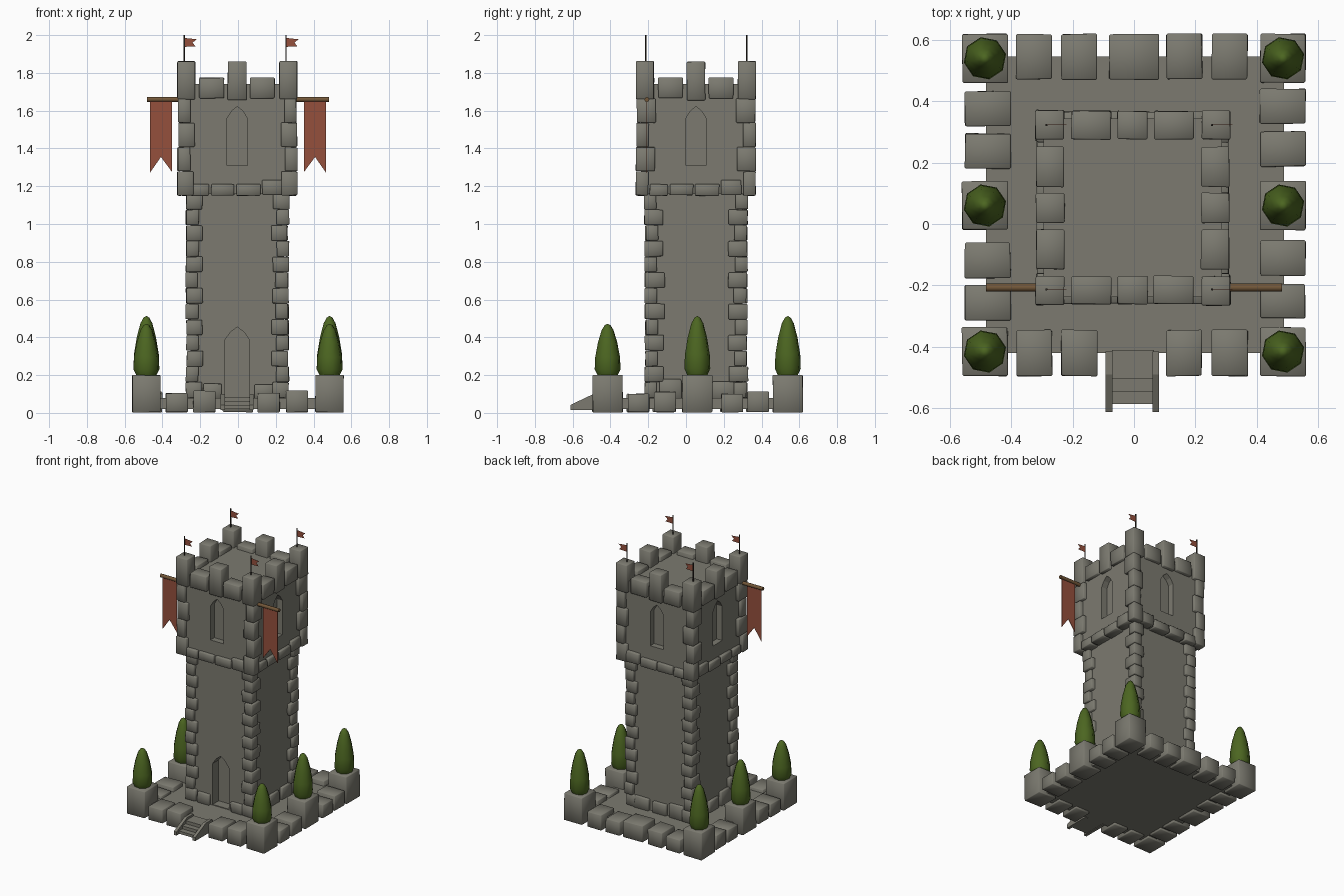
import bpy, bmesh, math, random
from mathutils import Matrix, Vector

random.seed(4)
if "Cube" in bpy.data.objects:
    bpy.data.objects.remove(bpy.data.objects["Cube"])

CX, CY = -0.004, 0.053          # tower axis


def material(name, rgb):
    m = bpy.data.materials.new(name)
    m.use_nodes = True
    m.diffuse_color = (*rgb, 1)
    m.node_tree.nodes["Principled BSDF"].inputs["Base Color"].default_value = (*rgb, 1)
    return m


STONE = material("grey stone", (0.2, 0.195, 0.162))
RED = material("red cloth", (0.30, 0.08, 0.046))
WOOD = material("brown wood", (0.17, 0.095, 0.04))
IRON = material("dark iron", (0.03, 0.024, 0.018))
GREEN = material("leaf green", (0.072, 0.132, 0.015))


def finish(name, bm, mat, smooth=None):
    bmesh.ops.recalc_face_normals(bm, faces=bm.faces)
    me = bpy.data.meshes.new(name)
    bm.to_mesh(me)
    bm.free()
    me.materials.append(mat)
    ob = bpy.data.objects.new(name, me)
    bpy.context.collection.objects.link(ob)
    bpy.ops.object.select_all(action="DESELECT")
    ob.select_set(True)
    bpy.context.view_layer.objects.active = ob
    if smooth:
        bpy.ops.object.shade_smooth_by_angle(angle=math.radians(smooth))
    return ob


def add_box(bm, x, y, z, jitter=0.0):
    """Box from (low, high) pairs, with slightly uneven corners."""
    lo, hi = Vector((x[0], y[0], z[0])), Vector((x[1], y[1], z[1]))
    size = hi - lo
    verts = bmesh.ops.create_cube(bm, size=1)["verts"]
    for v in verts:
        v.co = (lo + hi) / 2 + Vector(a * b for a, b in zip(v.co, size))
        v.co += Vector(random.uniform(-jitter, jitter) for _ in range(3))


def stones(name, boxes, jitter=0.002, bevel=0.004):
    bm = bmesh.new()
    for b in boxes:
        add_box(bm, *b, jitter)
    bmesh.ops.bevel(bm, geom=bm.edges[:], offset=bevel, segments=1, affect="EDGES")
    return finish(name, bm, STONE, 50)


def add_prism(bm, pts, direction):
    """Extrude a flat outline of 3D points along a direction."""
    f = bm.faces.new([bm.verts.new(p) for p in pts])
    ext = bmesh.ops.extrude_face_region(bm, geom=[f])["geom"]
    bmesh.ops.translate(bm, vec=direction,
                        verts=[g for g in ext if isinstance(g, bmesh.types.BMVert)])


def add_rod(bm, a, b, r, sides=8):
    a, b = Vector(a), Vector(b)
    m = Matrix.Translation((a + b) / 2) @ (b - a).to_track_quat("Z", "Y").to_matrix().to_4x4()
    bmesh.ops.create_cone(bm, cap_ends=True, segments=sides, radius1=r, radius2=r,
                          depth=(b - a).length, matrix=m)


def wall(name, half, z, sides, w, z0, z1, z2, depth):
    """Square wall block with pointed-arch recesses on the given sides."""
    bm = bmesh.new()
    add_box(bm, (CX - half, CX + half), (CY - half, CY + half), z)
    ob = finish(name, bm, STONE)
    bm = bmesh.new()
    shoulder = (w * 0.55, (z1 + z2) / 2 + 0.007)
    outline = [(-w, z0), (w, z0), (w, z1), shoulder, (0, z2),
               (-shoulder[0], shoulder[1]), (-w, z1)]
    for s in sides:
        turn = Matrix.Translation((CX, CY, 0)) @ Matrix.Rotation(s * math.pi / 2, 4, "Z")
        add_prism(bm, [turn @ Vector((x, -half - 0.1, h)) for x, h in outline],
                  turn.to_3x3() @ Vector((0, 0.1 + depth, 0)))
    cutter = finish(name + "_cutter", bm, STONE)
    cutter.hide_render = True
    mod = ob.modifiers.new("recess", "BOOLEAN")
    mod.operation, mod.object, mod.solver = "DIFFERENCE", cutter, "EXACT"
    bpy.context.view_layer.objects.active = ob
    bpy.ops.object.modifier_apply(modifier="recess")
    bpy.data.objects.remove(cutter)


def corner_stack(name, outer, z0, z1, count):
    """Alternating long and short stones up the four corners."""
    boxes, h = [], (z1 - z0) / count
    for sx in (-1, 1):
        for sy in (-1, 1):
            for i in range(count):
                lx, ly = ((0.085, 0.065), (0.065, 0.1))[i % 2]
                o = outer - random.uniform(0, 0.01)
                xs = sorted((CX + sx * o, CX + sx * (o - lx)))
                ys = sorted((CY + sy * o, CY + sy * (o - ly)))
                boxes.append((xs, ys, (z0 + i * h + 0.001, z0 + (i + 1) * h - 0.001)))
    stones(name, boxes)


def around(spans, outer, depth, sides=range(4)):
    """Boxes along the chosen tower sides, from (low, high, z low, z high) spans."""
    boxes = []
    for s in sides:
        for a, b, z0, z1 in spans:
            along, sign = (a, b), -1 if s in (0, 3) else 1
            out = sorted((sign * outer, sign * (outer - depth)))
            x, y = (along, out) if s % 2 == 0 else (out, along)
            boxes.append(([CX + v for v in x], [CY + v for v in y], (z0, z1)))
    return boxes


# Base slab
bm = bmesh.new()
add_box(bm, (-0.482, 0.488), (-0.42, 0.545), (0.02, 0.08))
finish("base_slab", bm, STONE)

# Base edge stones
front, back = (-0.495, -0.345), (0.47, 0.618)
edge = []
for i, x in enumerate((-0.325, -0.178, 0.163, 0.312)):
    for y in (front, back):
        edge.append(((x - 0.058, x + 0.058), y, (0.004, 0.105 + 0.012 * (i % 2))))
edge.append(((-0.08, 0.08), back, (0.004, 0.125)))
for x, shift in (((-0.55, -0.402), 0), ((0.41, 0.558), 0.007)):
    for i, y in enumerate((-0.257, -0.118, 0.237, 0.375)):
        y += shift
        edge.append((x, (y - 0.057, y + 0.057), (0.004, 0.1 + 0.012 * (i % 2))))
stones("base_edge_stones", edge)

# Planters and bushes
planters = []
profile = [(0.052, 0.195), (0.07, 0.235), (0.067, 0.31), (0.052, 0.4), (0.032, 0.475), (0.015, 0.505)]
bm = bmesh.new()
for sx in (-1, 1):
    for y, scale in ((-0.415, 0.87), (0.06, 1), (0.539, 1)):
        x = sx * 0.485
        planters.append(((x - 0.074, x + 0.074), (y - 0.079, y + 0.079), (0.003, 0.2)))
        rings = []
        for r, z in profile:
            z = 0.195 + (z - 0.195) * scale
            rings.append([bm.verts.new((x + r * math.cos(k * math.pi / 4 + 0.2),
                                        y + r * math.sin(k * math.pi / 4 + 0.2), z)) for k in range(8)])
        tip = bm.verts.new((x, y, 0.195 + 0.318 * scale))
        for k in range(8):
            n = (k + 1) % 8
            for a, b in zip(rings, rings[1:]):
                bm.faces.new((a[k], a[n], b[n], b[k]))
            bm.faces.new((rings[-1][k], rings[-1][n], tip))
        bm.faces.new(rings[0][::-1])
finish("bushes", bm, GREEN, 60)
stones("planters", planters)

# Entrance steps with sloping side rails
bm = bmesh.new()
for y, z in ((-0.585, 0.04), (-0.545, 0.062), (-0.505, 0.085)):
    add_box(bm, (-0.072, 0.065), (y, -0.41), (0.02, z))
for x in (-0.092, 0.06):
    add_prism(bm, [(x, -0.612, 0.016), (x, -0.612, 0.042), (x, -0.49, 0.1),
                   (x, -0.415, 0.1), (x, -0.415, 0.016)], (0.022, 0, 0))
finish("entrance_steps", bm, STONE)

# Tower walls with door and windows
wall("lower_tower", 0.247, (0.07, 1.18), (0,), 0.066, 0.085, 0.385, 0.455, 0.07)
wall("upper_tower", 0.29, (1.16, 1.742), range(4), 0.053, 1.31, 1.56, 1.622, 0.045)
corner_stack("lower_corner_stones", 0.275, 0.08, 1.16, 13)
corner_stack("upper_corner_stones", 0.319, 1.15, 1.665, 4)

# Stone courses at the foot of each tower stage
foot = [(-0.18, -0.083, 0.075, 0.155), (0.09, 0.19, 0.075, 0.15)]
side_foot = [(-0.193, -0.078, 0.075, 0.18), (-0.055, 0.055, 0.075, 0.16), (0.087, 0.2, 0.075, 0.165)]
stones("foot_course", around(foot, 0.267, 0.05, (0,)) + around(side_foot, 0.267, 0.05, (1, 2, 3)))
course = [(-0.245, -0.15, 1.15, 1.21), (-0.138, -0.015, 1.152, 1.212),
          (-0.005, 0.122, 1.15, 1.212), (0.132, 0.24, 1.155, 1.233)]
stones("upper_course", around(course, 0.312, 0.07))

# Battlements
merlons = around([(-0.05, 0.048, 1.655, 1.86), (-0.2, -0.07, 1.665, 1.774),
                  (0.068, 0.198, 1.665, 1.774)], 0.314, 0.092)
for sx in (-1, 1):
    merlons += around([(sx * 0.27 - 0.047, sx * 0.27 + 0.047, 1.66, 1.862)], 0.317, 0.094, (0, 2))
stones("battlements", merlons)

# Small flags on the corner merlons
poles, cloth = bmesh.new(), bmesh.new()
for x in (-0.285, 0.254):
    for y in (-0.213, 0.322):
        add_rod(poles, (x, y, 1.85), (x, y, 2.0), 0.004, 6)
        add_prism(cloth, [(x, y, 1.985), (x + 0.066, y, 1.978), (x + 0.045, y, 1.96),
                          (x + 0.06, y, 1.94), (x, y, 1.938)], (0, 0.001, 0))
finish("flag_poles", poles, IRON, 40)
finish("small_flags", cloth, RED)

# Hanging banners on side beams
beams, cloth = bmesh.new(), bmesh.new()
for s in (-1, 1):
    add_rod(beams, (s * 0.28, -0.207, 1.659), (s * 0.481, -0.207, 1.659), 0.013)
    a, b = s * 0.349, s * 0.467
    add_prism(cloth, [(a, -0.21, 1.66), (b, -0.21, 1.66), (b, -0.21, 1.27),
                      ((a + b) / 2, -0.21, 1.355), (a, -0.21, 1.275)], (0, 0.004, 0))
finish("banner_beams", beams, WOOD, 50)
finish("banners", cloth, RED)
